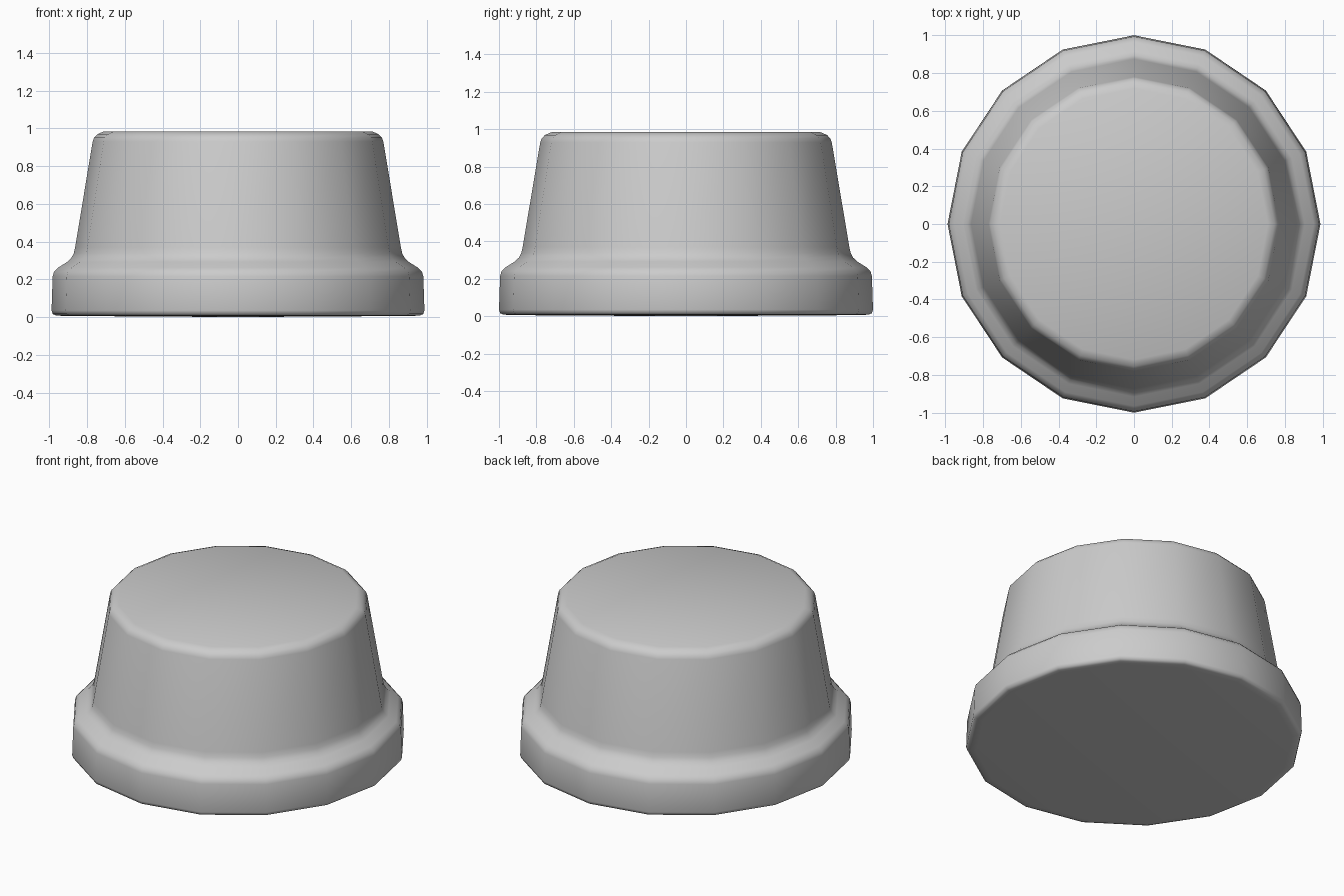
import bpy, bmesh, math
from mathutils import Vector

default = bpy.data.objects.get("Cube")
if default:
    bpy.data.objects.remove(default, do_unlink=True)

SIDES = 16
Y_STRETCH = 1.012   # slightly oval plan

# Plain grey material
grey = bpy.data.materials.new("light_grey")
grey.use_nodes = True
colour = (0.6, 0.6, 0.6, 1)
grey.diffuse_color = colour
grey.node_tree.nodes["Principled BSDF"].inputs["Base Color"].default_value = colour

# Half section: shallow base, rim, rounded shoulder, tapered wall, rounded top
profile = [
    (0, 0), (0.93, 0.006), (0.965, 0.009), (0.982, 0.016), (0.988, 0.035),
    (0.982, 0.215), (0.975, 0.24), (0.953, 0.262), (0.905, 0.292),
    (0.883, 0.313), (0.87, 0.338), (0.863, 0.37),
    (0.77, 0.93), (0.763, 0.95), (0.745, 0.969), (0.71, 0.984), (0, 0.984),
]

# Turned cap body
bm = bmesh.new()
verts = [bm.verts.new((r, 0, z)) for r, z in profile]
edges = [bm.edges.new(pair) for pair in zip(verts, verts[1:])]
bmesh.ops.spin(bm, geom=verts + edges, cent=(0, 0, 0), axis=(0, 0, 1),
               angle=math.tau, steps=SIDES, use_duplicate=False)
bmesh.ops.remove_doubles(bm, verts=bm.verts, dist=0.0005)
bmesh.ops.scale(bm, vec=Vector((1, Y_STRETCH, 1)), verts=bm.verts)
bmesh.ops.recalc_face_normals(bm, faces=bm.faces)
for face in bm.faces:
    face.smooth = True

mesh = bpy.data.meshes.new("cap_body")
bm.to_mesh(mesh)
bm.free()
mesh.materials.append(grey)
body = bpy.data.objects.new("cap_body", mesh)
bpy.context.collection.objects.link(body)
